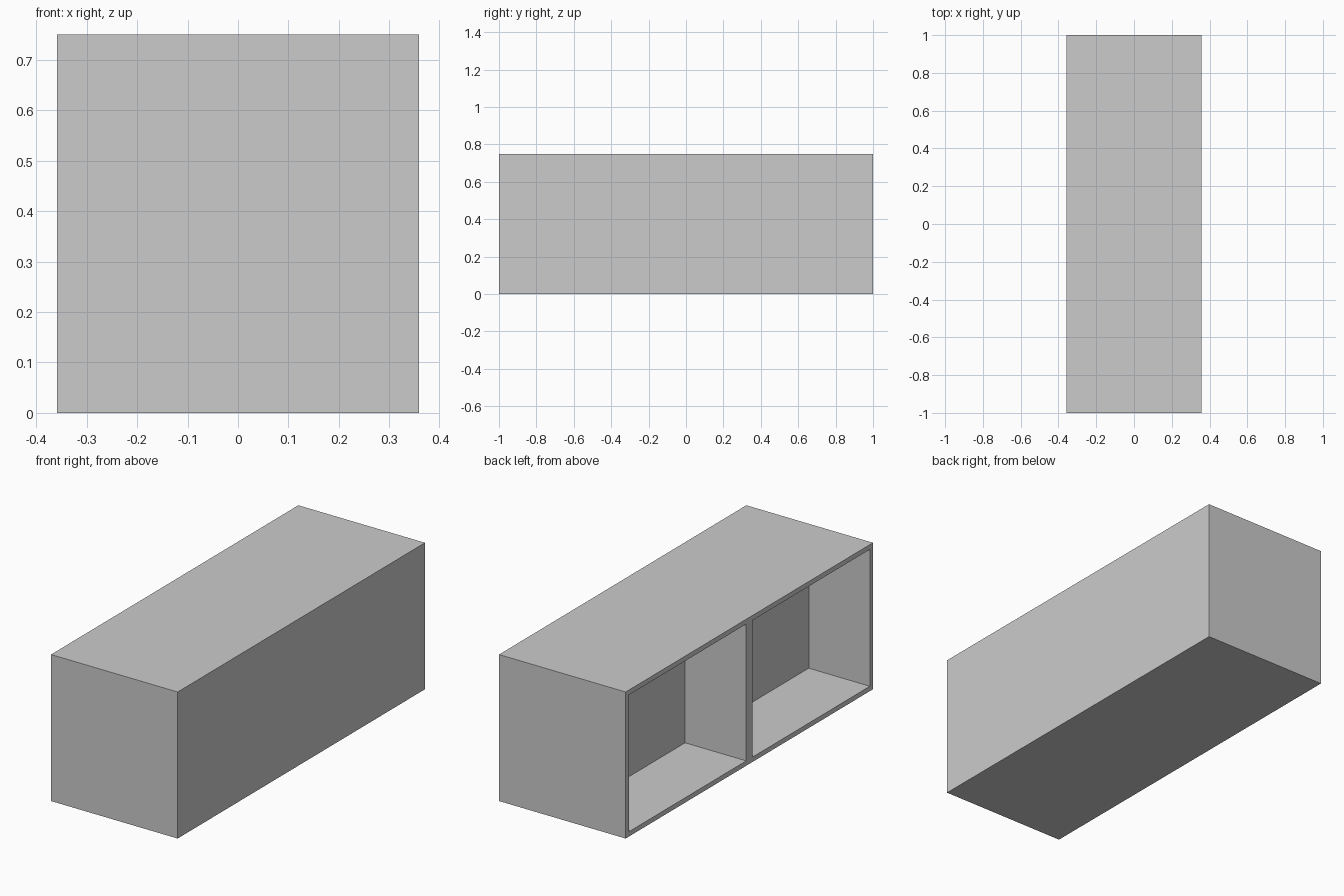
import bpy, bmesh
from mathutils import Matrix, Vector

if "Cube" in bpy.data.objects:
    bpy.data.objects.remove(bpy.data.objects["Cube"])

W, L, H = 0.717, 2.0, 0.75    # outer size in x, y, z
PANEL = 0.025                 # board thickness around each opening
DEPTH = 0.346                 # depth of the open compartments

# Cabinet body: one block split in the middle of its length
bm = bmesh.new()
bmesh.ops.create_cube(bm, size=1.0, matrix=Matrix.Translation((0, 0, H / 2)) @ Matrix.Diagonal((W, L, H, 1)))
bmesh.ops.bisect_plane(bm, geom=bm.verts[:] + bm.edges[:] + bm.faces[:],
                       plane_co=(0, 0, 0), plane_no=(0, 1, 0))
bm.normal_update()

# Two open compartments sunk into the -x side, leaving rims and a divider
openings = [f for f in bm.faces if f.normal.dot(Vector((-1, 0, 0))) > 0.9]
bmesh.ops.inset_individual(bm, faces=openings, thickness=PANEL, use_even_offset=True)
for face in openings:
    walls = bmesh.ops.extrude_discrete_faces(bm, faces=[face])["faces"]
    bmesh.ops.translate(bm, verts=walls[0].verts[:], vec=(DEPTH, 0, 0))

# Remove the split line from the plain outer faces
split = [e for e in bm.edges if len(e.link_faces) == 2
         and all(abs(v.co.y) < 1e-5 for v in e.verts)
         and any(v.co.x > 0.1 for v in e.verts)]
bmesh.ops.dissolve_edges(bm, edges=split, use_verts=False)
bmesh.ops.recalc_face_normals(bm, faces=bm.faces[:])

mesh = bpy.data.meshes.new("cabinet")
bm.to_mesh(mesh)
bm.free()
bpy.context.collection.objects.link(bpy.data.objects.new("cabinet", mesh))
